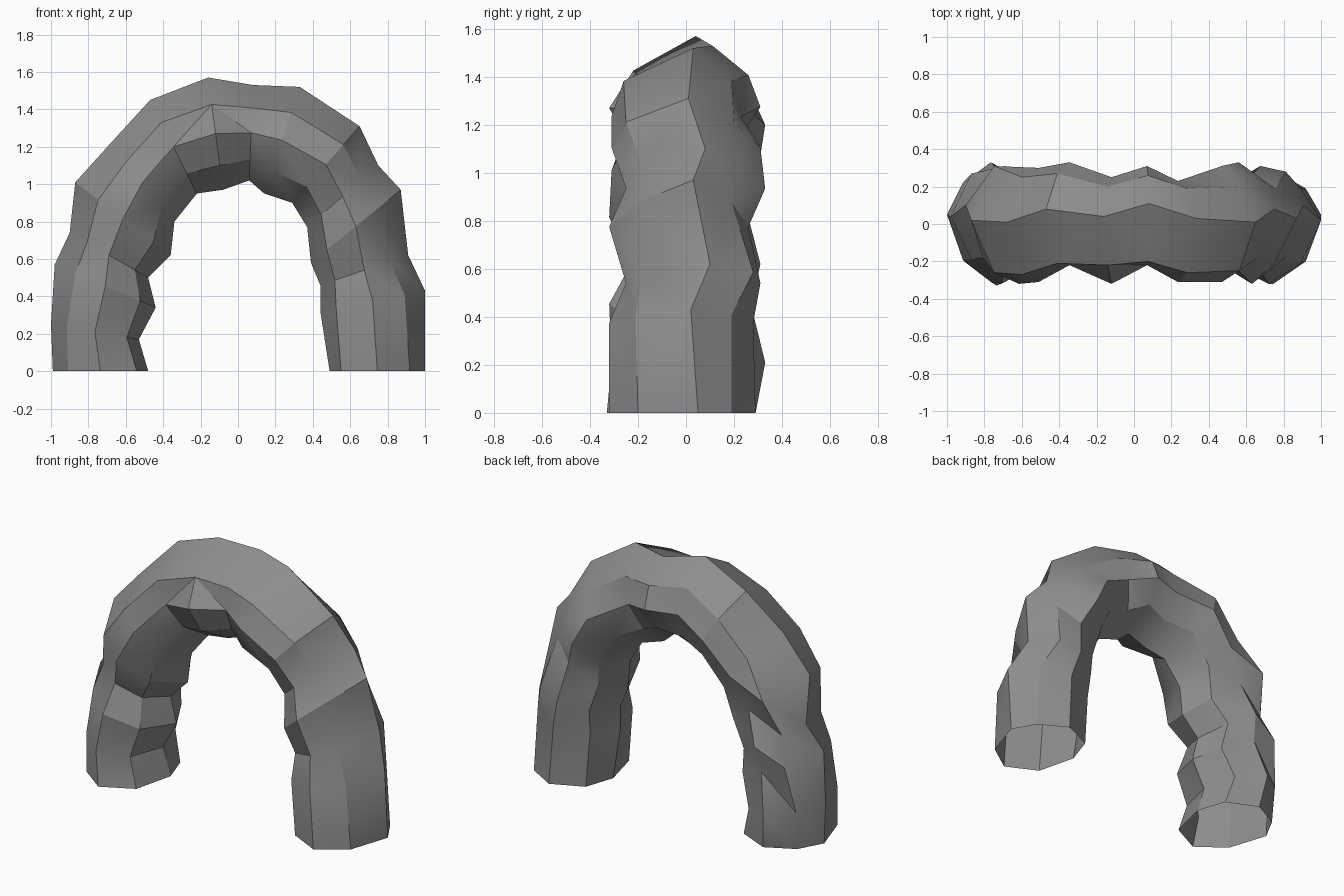
import bpy
import bmesh
import math
from mathutils import Vector

cube = bpy.data.objects.get("Cube")
if cube:
    bpy.data.objects.remove(cube, do_unlink=True)

# Outer and inner outline of the arch, from the right foot over to the left foot
OUTER = [(-.99, 0), (-1, .25), (-.98, .57), (-.9, .74), (-.87, 1.01), (-.68, 1.22),
         (-.47, 1.45), (-.16, 1.57), (.08, 1.53), (.33, 1.52), (.65, 1.31), (.75, 1.1),
         (.87, .97), (.91, .62), (1, .43), (1, 0)]
INNER = [(-.48, 0), (-.53, .17), (-.44, .34), (-.48, .5), (-.36, .62), (-.34, .8),
         (-.22, .95), (-.08, .97), (.06, 1.02), (.14, .95), (.29, .9), (.37, .77),
         (.39, .58), (.44, .46), (.44, .32), (.49, 0)]

# Depth of the rock at each ring: outer ridge, then shoulders and flanks, front and back
RIDGE = [.05, .05, .04, .1, .02, .01, .08, .04, .11, .03, .01, .08, .03, .1, .02, .05]
FRONT_SHOULDER = [.2, .19, .19, .18, .26, .27, .21, .22, .2, .26, .25, .18, .2, .18, .21, .2]
BACK_SHOULDER = [.2, .22, .27, .21, .31, .25, .27, .2, .26, .19, .2, .24, .19, .28, .19, .19]
FRONT = [.33, .31, .32, .23, .32, .31, .22, .32, .22, .31, .31, .25, .32, .25, .32, .32]
BACK = [.29, .33, .27, .31, .26, .3, .33, .25, .31, .23, .31, .33, .26, .31, .28, .29]


def make_material(name, colour):
    material = bpy.data.materials.new(name)
    material.use_nodes = True
    material.diffuse_color = colour
    shader = material.node_tree.nodes["Principled BSDF"]
    shader.inputs["Base Color"].default_value = colour
    shader.inputs["Roughness"].default_value = 0.9
    return material


def ring_points(index):
    """Eight-sided cross-section, spanned between the inner and outer outline."""
    outer_x, outer_z = OUTER[index]
    inner_x, inner_z = INNER[index]
    outer = Vector((outer_x, 0, outer_z))
    inner = Vector((inner_x, 0, inner_z))
    front, back = FRONT[index], BACK[index]
    belly = .12 + .1 * inner_z
    shoulder = .84 - .08 * min(outer_z, 1)
    section = [
        (1, RIDGE[index]),
        (shoulder, -FRONT_SHOULDER[index]),
        (.5, -front),
        (belly, -front * .7),
        (0, .02),
        (belly, back * .7),
        (.5, back),
        (shoulder, BACK_SHOULDER[index]),
    ]
    return [inner.lerp(outer, across) + Vector((0, depth, 0)) for across, depth in section]


def bridge(bm, first, second):
    count = len(first)
    for side in range(count):
        following = (side + 1) % count
        bm.faces.new((first[side], second[side], second[following], first[following]))


# Rock arch: rings skinned together into a hollow shell that is open under the feet
bm = bmesh.new()
rings = [[bm.verts.new(point) for point in ring_points(index)] for index in range(len(OUTER))]
for first, second in zip(rings, rings[1:]):
    bridge(bm, first, second)
bmesh.ops.recalc_face_normals(bm, faces=bm.faces[:])
bmesh.ops.triangulate(bm, faces=bm.faces[:], quad_method='SHORT_EDGE')

# Turn the shell outwards if its ridge faces the inside
bm.normal_update()
crown = max(bm.faces, key=lambda face: face.calc_center_median().z)
if crown.normal.z < 0:
    bmesh.ops.reverse_faces(bm, faces=bm.faces[:])

mesh = bpy.data.meshes.new("rock_arch")
bm.to_mesh(mesh)
bm.free()
mesh.materials.append(make_material("stone_grey", (.27, .27, .27, 1)))

arch = bpy.data.objects.new("rock_arch", mesh)
bpy.context.collection.objects.link(arch)

# Soft facets with crisp ridges
bpy.ops.object.select_all(action='DESELECT')
arch.select_set(True)
bpy.context.view_layer.objects.active = arch
bpy.ops.object.shade_smooth_by_angle(angle=math.radians(30))
